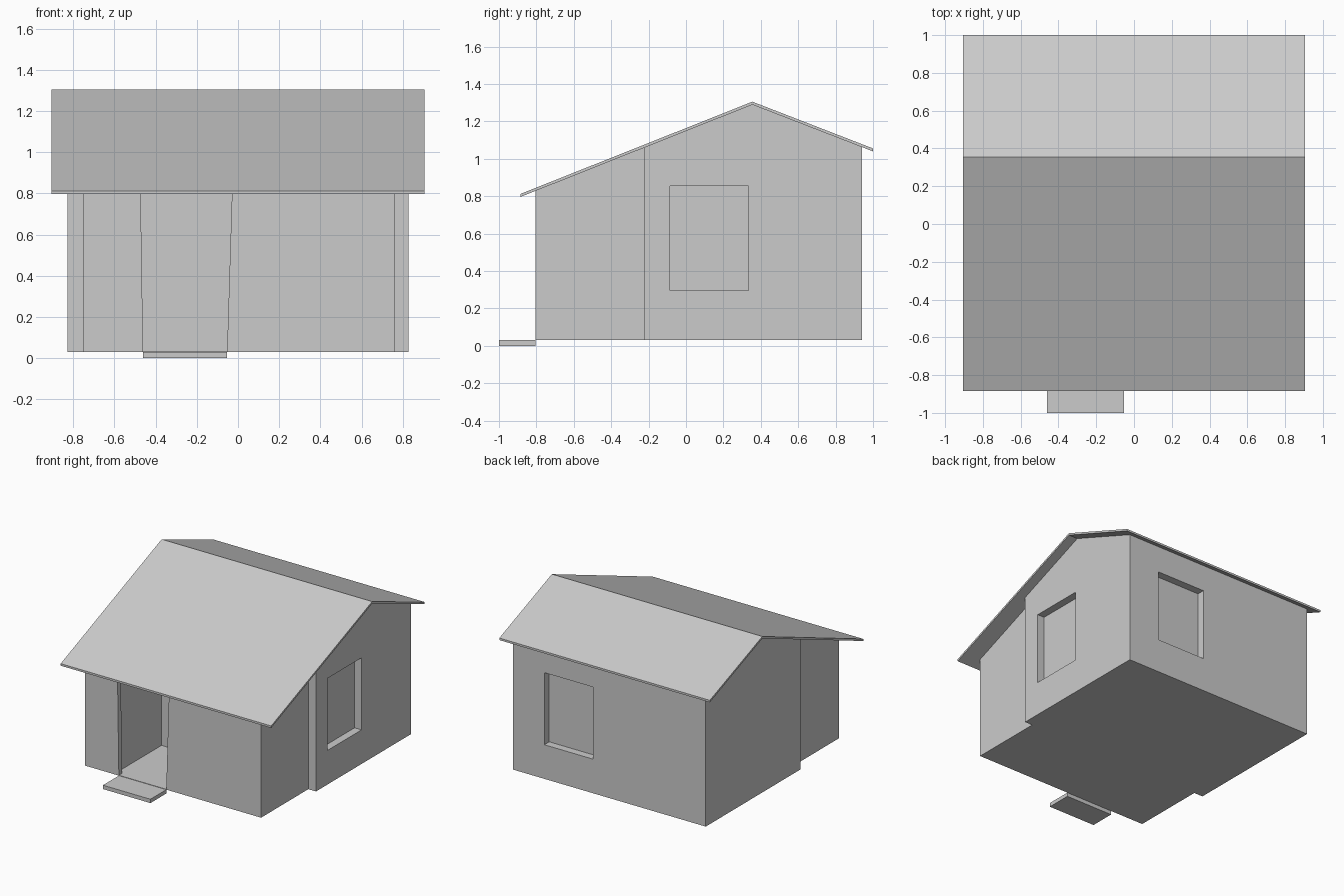
import bpy
import bmesh
from mathutils import Vector

if "Cube" in bpy.data.objects:
    bpy.data.objects.remove(bpy.data.objects["Cube"], do_unlink=True)

# One plain grey for the whole building
grey = bpy.data.materials.new("plain_grey")
grey.use_nodes = True
grey.diffuse_color = (0.6, 0.6, 0.6, 1)
grey.node_tree.nodes["Principled BSDF"].inputs["Base Color"].default_value = (0.6, 0.6, 0.6, 1)


def prism(name, profile, axis, start, end):
    """Extrude a profile along x (points are y, z) or along y (points are x, z)."""
    def place(p, d):
        return Vector((d, p[0], p[1])) if axis == "x" else Vector((p[0], d, p[1]))
    bm = bmesh.new()
    face = bm.faces.new([bm.verts.new(place(p, start)) for p in profile])
    grown = bmesh.ops.extrude_face_region(bm, geom=[face])["geom"]
    shift = place((0, 0), end - start)
    bmesh.ops.translate(bm, vec=shift, verts=[g for g in grown if isinstance(g, bmesh.types.BMVert)])
    bmesh.ops.recalc_face_normals(bm, faces=bm.faces)
    mesh = bpy.data.meshes.new(name)
    bm.to_mesh(mesh)
    bm.free()
    mesh.materials.append(grey)
    obj = bpy.data.objects.new(name, mesh)
    bpy.context.collection.objects.link(obj)
    return obj


def box(name, x, y, z):
    return prism(name, [(y[0], z[0]), (y[1], z[0]), (y[1], z[1]), (y[0], z[1])], "x", *x)


def cut(target, cutter):
    """Subtract the cutter from the target, then discard the cutter."""
    cutter.hide_render = True
    mod = target.modifiers.new("cut", "BOOLEAN")
    mod.operation = "DIFFERENCE"
    mod.solver = "EXACT"
    mod.object = cutter
    bpy.context.view_layer.objects.active = target
    bpy.ops.object.modifier_apply(modifier=mod.name)
    bpy.data.objects.remove(cutter, do_unlink=True)


FLOOR = 0.03
RIDGE_Y, RIDGE_Z = 0.355, 1.305
EAVE_FRONT, EAVE_BACK = (-0.885, 0.812), (1.0, 1.055)
ROOF = 0.016
FRONT, MIDDLE, BACK = -0.805, -0.225, 0.94
SIDE = 0.828


def under_roof(y):
    """Wall height that ends inside the roof sheet."""
    ey, ez = EAVE_FRONT if y < RIDGE_Y else EAVE_BACK
    return ez + (RIDGE_Z - ez) * (y - ey) / (RIDGE_Y - ey) - ROOF * 0.7


# Roof: two thin slopes meeting at the ridge
top_line = [EAVE_FRONT, (RIDGE_Y, RIDGE_Z), EAVE_BACK]
prism("roof", top_line + [(y, z - ROOF) for y, z in reversed(top_line)], "x", -0.905, 0.905)

# Main house block with gable ends
house = prism("main_house", [(MIDDLE, FLOOR), (BACK, FLOOR), (BACK, under_roof(BACK)),
                             (RIDGE_Y, under_roof(RIDGE_Y)), (MIDDLE, under_roof(MIDDLE))],
              "x", -SIDE, SIDE)

# Recessed windows in the left side wall and the back wall
DEPTH = 0.06
cut(house, box("side_window_cutter", (SIDE - DEPTH, 1), (-0.085, 0.335), (0.295, 0.855)))
cut(house, box("back_window_cutter", (0.14, 0.56), (BACK - DEPTH, 1.1), (0.295, 0.855)))

# Narrower front block
porch = prism("front_block", [(FRONT, FLOOR), (MIDDLE, FLOOR), (MIDDLE, under_roof(MIDDLE)),
                              (FRONT, under_roof(FRONT))], "x", -0.752, 0.762)

# Entry hall behind the wall, and a doorway that widens upward
SILL = FLOOR + 0.003
cut(porch, box("hall_cutter", (-0.5, -0.022), (-0.765, -0.15), (SILL, 1.2)))
cut(porch, prism("doorway_cutter", [(-0.461, SILL), (-0.053, SILL), (-0.026, 0.9), (-0.474, 0.9)],
                 "y", -0.9, -0.75))

# Doorstep
box("doorstep", (-0.461, -0.053), (-1.0, FRONT), (0, FLOOR))
